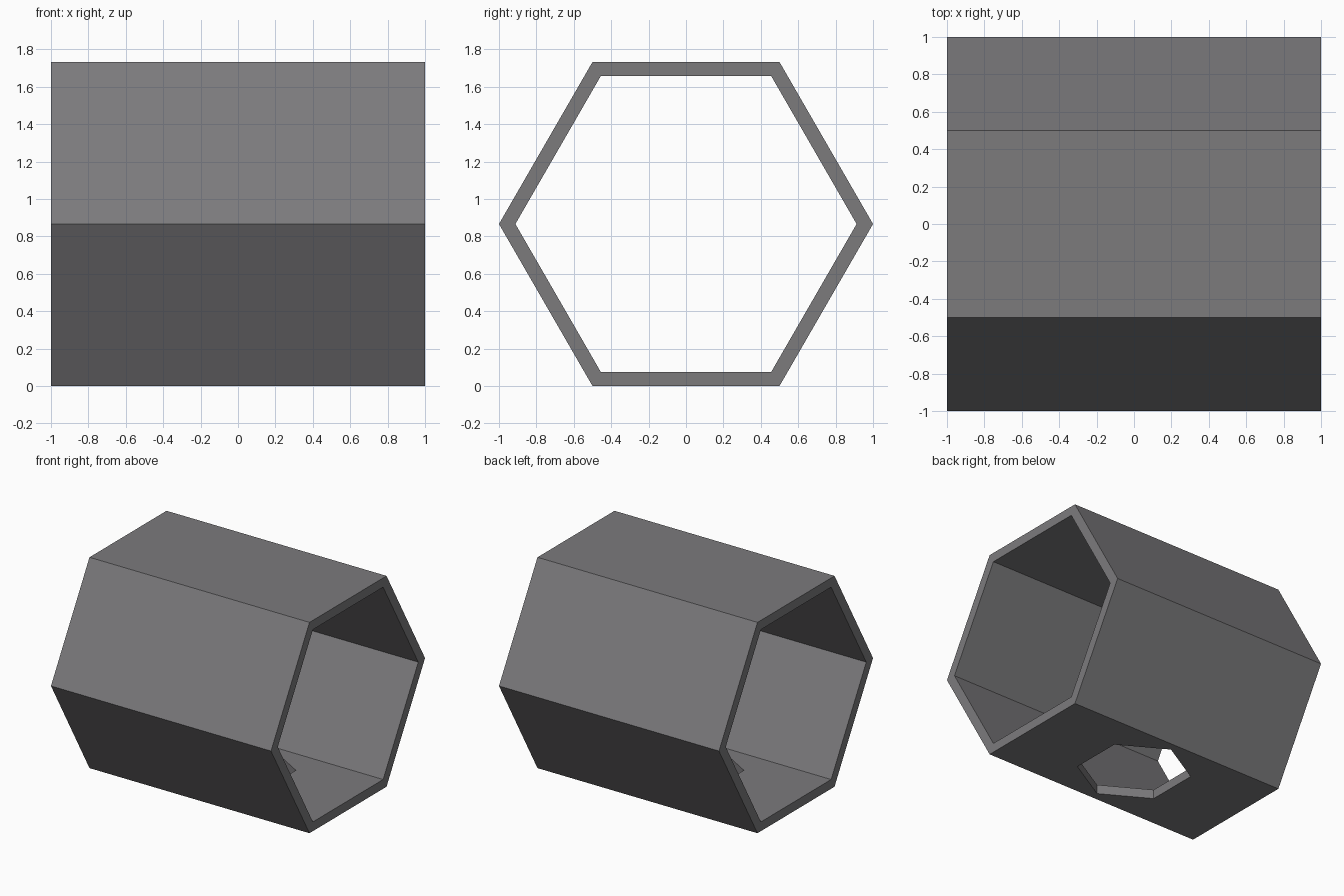
import bpy, bmesh, math

if "Cube" in bpy.data.objects:
    bpy.data.objects.remove(bpy.data.objects["Cube"])

R = 1.0                        # outer hexagon radius
WALL = 0.076
APO = R * math.cos(math.pi / 6)
R_IN = (APO - WALL) / math.cos(math.pi / 6)

grey = bpy.data.materials.new("warm grey")
grey.diffuse_color = (0.2, 0.196, 0.204, 1)
grey.use_nodes = True
grey.node_tree.nodes["Principled BSDF"].inputs["Base Color"].default_value = grey.diffuse_color


def hexagon(radius, x):
    """Hexagon ring in the YZ plane, points towards +-y."""
    return [(x, radius * math.cos(i * math.pi / 3),
             APO + radius * math.sin(i * math.pi / 3)) for i in range(6)]


# Hexagonal tube: outer and inner walls plus rims, open along x
bm = bmesh.new()
rings = [[bm.verts.new(p) for p in hexagon(r, x)]
         for r, x in ((R, -1), (R, 1), (R_IN, 1), (R_IN, -1))]
for k in range(4):
    a, b = rings[k], rings[(k + 1) % 4]
    for i in range(6):
        j = (i + 1) % 6
        bm.faces.new((a[i], a[j], b[j], b[i]))
bmesh.ops.recalc_face_normals(bm, faces=bm.faces)
mesh = bpy.data.meshes.new("hex_tube")
bm.to_mesh(mesh)
bm.free()
mesh.materials.append(grey)
tube = bpy.data.objects.new("hex_tube", mesh)
bpy.context.collection.objects.link(tube)

# Hexagonal opening through the floor, corners towards +-y
bpy.ops.mesh.primitive_cylinder_add(vertices=6, radius=0.433, depth=0.4,
                                    location=(0, 0, 0))
cutter = bpy.context.object
cutter.name = "floor_opening_cutter"
cutter.hide_render = True
cutter.data.materials.append(grey)
# make sure a corner lies on the y axis
if max(v.co.y for v in cutter.data.vertices) < 0.43:
    cutter.rotation_euler.z = math.pi / 6

mod = tube.modifiers.new("floor_opening", 'BOOLEAN')
mod.operation = 'DIFFERENCE'
mod.solver = 'EXACT'
mod.object = cutter
bpy.ops.object.select_all(action='DESELECT')
tube.select_set(True)
bpy.context.view_layer.objects.active = tube
bpy.ops.object.modifier_apply(modifier=mod.name)
bpy.data.objects.remove(cutter)
